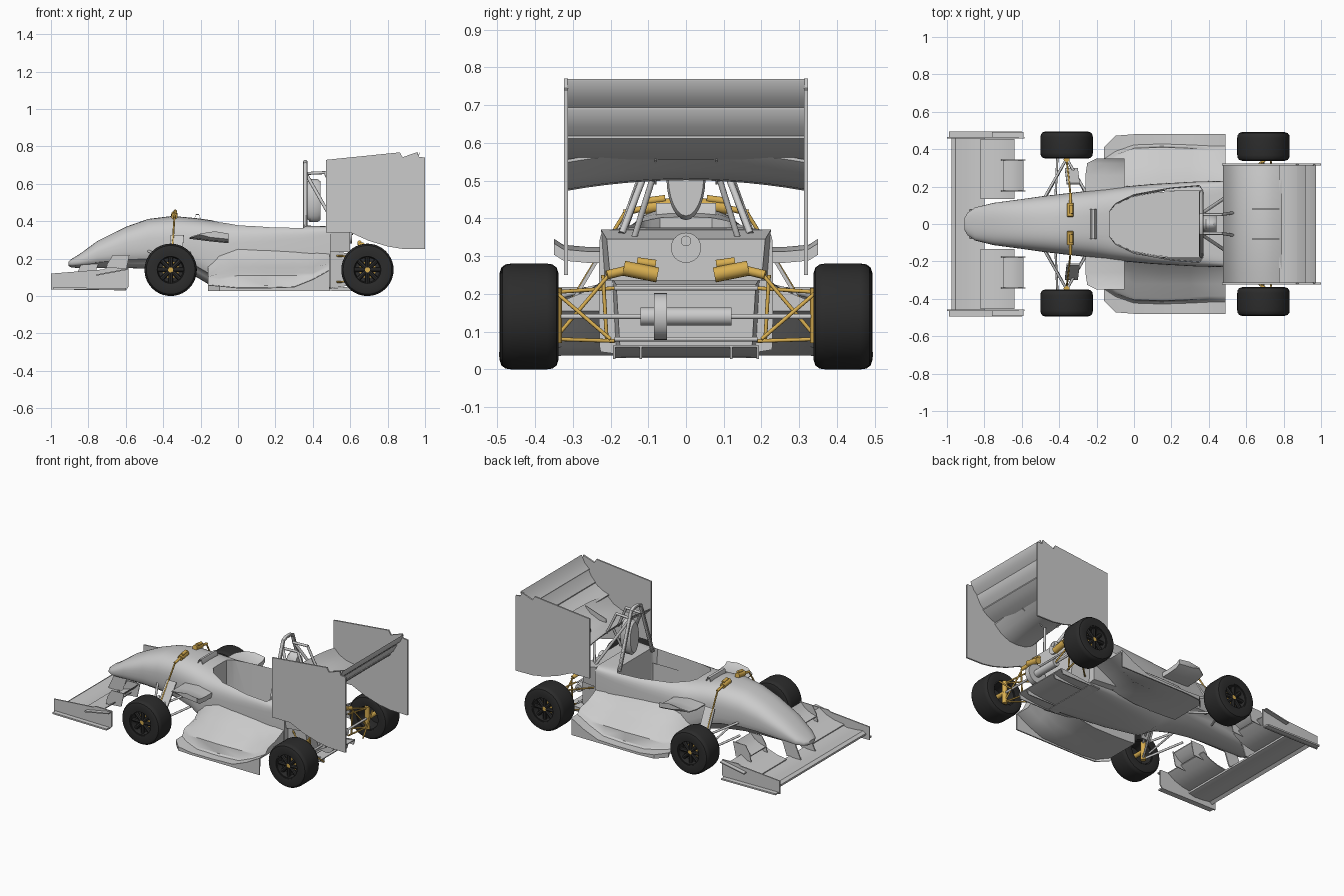
import bpy, bmesh, math
from mathutils import Vector

if "Cube" in bpy.data.objects:
    bpy.data.objects.remove(bpy.data.objects["Cube"])


def material(name, rgb):
    m = bpy.data.materials.new(name)
    m.diffuse_color = (*rgb, 1)
    m.use_nodes = True
    m.node_tree.nodes["Principled BSDF"].inputs["Base Color"].default_value = m.diffuse_color
    return m


GOLD = material("gold", (0.68, 0.42, 0.08))
DARK = material("rubber", (0.025, 0.025, 0.025))


def mesh(name, verts, faces, mat=None):
    me = bpy.data.meshes.new(name)
    me.from_pydata([tuple(v) for v in verts], [], faces)
    bm = bmesh.new()
    bm.from_mesh(me)
    bmesh.ops.recalc_face_normals(bm, faces=bm.faces)
    bm.to_mesh(me)
    bm.free()
    ob = bpy.data.objects.new(name, me)
    bpy.context.collection.objects.link(ob)
    if mat:
        me.materials.append(mat)
    return ob


def loft(name, rings, mat=None, closed=False):
    n, k = len(rings[0]), len(rings)
    faces = [(i * n + j, i * n + (j + 1) % n, (i + 1) % k * n + (j + 1) % n, (i + 1) % k * n + j)
             for i in range(k if closed else k - 1) for j in range(n)]
    if not closed:
        faces += [tuple(range(n)), tuple(range((k - 1) * n, k * n))]
    return mesh(name, [p for r in rings for p in r], faces, mat)


def slab(name, outline, y0, y1, mat=None):
    """x-z outline extruded along y"""
    return loft(name, [[(x, y, z) for x, z in outline] for y in (y0, y1)], mat)


def rod(name, a, b, r=0.006, mat=None, n=12):
    a, b = Vector(a), Vector(b)
    q = (b - a).to_track_quat('Z', 'Y')
    circle = [q @ Vector((r * math.cos(t * math.tau / n), r * math.sin(t * math.tau / n), 0)) for t in range(n)]
    return loft(name, [[p + c for c in circle] for p in (a, b)], mat)


def tube(name, pts, r):
    cu = bpy.data.curves.new(name, 'CURVE')
    cu.dimensions, cu.bevel_depth, cu.bevel_resolution, cu.use_fill_caps = '3D', r, 3, True
    sp = cu.splines.new('POLY')
    sp.points.add(len(pts) - 1)
    for p, co in zip(sp.points, pts):
        p.co = (*co, 1)
    ob = bpy.data.objects.new(name, cu)
    bpy.context.collection.objects.link(ob)
    bpy.ops.object.select_all(action='DESELECT')
    ob.select_set(True)
    bpy.context.view_layer.objects.active = ob
    bpy.ops.object.convert(target='MESH')


def foil(name, pts, y0, y1, t=0.006, arch=0.0, n=12):
    """thin curved wing element spanning y0..y1, lifted in the middle by arch"""
    ring = pts + [(x, z - t) for x, z in reversed(pts)]
    rows = []
    for i in range(n + 1):
        u = i / n
        rows.append([(x, y0 + (y1 - y0) * u, z + arch * (1 - (2 * u - 1) ** 2)) for x, z in ring])
    return loft(name, rows)


def lathe(name, prof, x, z, s, mat, n=40):
    """profile of (radius, y) spun about the wheel axle"""
    rings = [[(x + r * math.cos(a), s * y, z + r * math.sin(a)) for r, y in prof]
             for a in (i * math.tau / n for i in range(n))]
    return loft(name, rings, mat, closed=True)


# nose and cockpit shell: x, half width, bottom, top, squareness
SECTIONS = [(-.905, .035, .16, .185, 2.2), (-.89, .06, .152, .198, 2.3), (-.85, .088, .15, .222, 2.4),
            (-.75, .113, .15, .295, 2.6), (-.6, .133, .15, .37, 2.7), (-.48, .15, .145, .412, 2.7),
            (-.35, .165, .13, .428, 2.8), (-.22, .18, .10, .416, 3), (-.12, .195, .04, .402, 3.4),
            (.1, .214, .03, .388, 5), (.35, .228, .03, .377, 8), (.495, .23, .03, .372, 14)]


def body_ring(x, w, lo, hi, e, n=48):
    ring = []
    for i in range(n):
        c, s = math.cos(i * math.tau / n), math.sin(i * math.tau / n)
        y = w * math.copysign(abs(c) ** (2 / e), c)
        z = (lo + hi) / 2 + (hi - lo) / 2 * math.copysign(abs(s) ** (2 / e), s)
        ring.append((x, y * (.86 if s < -.5 else 1), z))
    return ring


body = loft("body_shell", [body_ring(*s) for s in SECTIONS])
half = [(-.13, .07), (-.1, .11), (0, .16), (.2, .197), (.35, .21), (.37, .18)]
opening = half + [(x, -y) for x, y in reversed(half)]
cutter = loft("cockpit_cutter", [[(x, y * k, z) for x, y in opening] for z, k in ((.06, .93), (.6, 1.02))])
cutter.hide_render = True
mod = body.modifiers.new("cockpit", 'BOOLEAN')
mod.operation, mod.object, mod.solver = 'DIFFERENCE', cutter, 'EXACT'
bpy.context.view_layer.objects.active = body
bpy.ops.object.modifier_apply(modifier=mod.name)
bpy.data.objects.remove(cutter)
foil("windscreen_lip", [(-.235, .41), (-.225, .438), (-.21, .44), (-.2, .415)], -.08, .08)

# tail box, gearbox, diffuser and drivetrain
loft("tail_box", [[(x, -w, .235), (x, w, .235), (x, w + .01, h), (x, -w - .01, h)]
                  for x, w, h in ((.49, .215, .37), (.6, .2, .345))])
loft("gearbox", [[(x, -w, lo), (x, w, lo), (x, w + .01, hi), (x, -w - .01, hi)]
                 for x, w, lo, hi in ((.49, .185, .04, .24), (.62, .175, .06, .225))])
foil("diffuser", [(.42, .036), (.58, .042), (.66, .052), (.71, .065)], -.19, .19)
for y in (-.19, -.12, .12, .19):
    slab("diffuser_strake", [(.46, .036), (.71, .063), (.7, .028), (.5, .028)], y - .003, y + .003)
rod("cover_disc", (.59, 0, .322), (.61, 0, .322), .04, n=32)
rod("starter_socket", (.6, 0, .34), (.615, 0, .34), .014, n=20)
rod("differential", (.69, -.12, .14), (.69, .12, .14), .024, n=24)
rod("sprocket", (.69, -.085, .14), (.69, -.05, .14), .062, n=32)
rod("drive_shaft", (.69, -.36, .14), (.69, .36, .14), .007)
for z in (.08, .215):
    rod("rear_crossbar", (.65, -.19, z), (.65, .19, z), .006)

# roll hoop and headrest
hoop = [(.36, .17, .36), (.36, .06, .67), (.36, .048, .705), (.36, .02, .717)]
tube("roll_hoop", hoop + [(x, -y, z) for x, y, z in reversed(hoop)], .012)
pad = [(.052 * math.cos(i * math.tau / 24), .51 + .115 * math.sin(i * math.tau / 24)) for i in range(24)]
loft("headrest", [[(x, y * k, .51 + (z - .51) * k) for y, z in pad] for x, k in ((.37, .85), (.385, 1), (.425, 1), (.44, .9))])

# rear wing elements
foil("rear_wing_main", [(.475, .55), (.51, .515), (.56, .49), (.62, .481), (.68, .485), (.74, .511), (.79, .556)],
     -.315, .315, .008, .028)
foil("rear_wing_flap_low", [(.775, .562), (.82, .578), (.855, .598), (.88, .618)], -.315, .315)
foil("rear_wing_flap_mid", [(.872, .618), (.9, .648), (.925, .693)], -.315, .315)
foil("rear_wing_flap_top", [(.915, .692), (.948, .722), (.972, .769)], -.315, .315)

# front wing main plane
foil("front_wing_main", [(-.975, .072), (-.955, .084), (-.9, .077), (-.84, .074), (-.8, .084)], -.46, .46, .012)

for s in (1, -1):
    # rear wing endplate and mounts
    slab("rear_wing_endplate", [(.47, .34), (.6, .34), (.7, .295), (.8, .265), (.88, .252), (1, .25), (1, .74), (.965, .745),
                                (.96, .77), (.88, .742), (.865, .768), (.47, .728)], s * .313, s * .323)
    slab("wing_strake", [(.63, .49), (.78, .555), (.78, .58), (.63, .53)], s * .078, s * .083)
    rod("hoop_rear_stay", (.36, s * .055, .66), (.53, s * .17, .36), .009)
    rod("wing_stay", (.56, s * .14, .34), (.6, s * .09, .5), .008)
    rod("wing_upper_mount", (.36, s * .05, .655), (.47, s * .05, .66), .008)
    rod("wing_upper_drop", (.465, s * .05, .662), (.53, s * .06, .52), .008)

    # front wing flaps, endplate and pylon
    foil("front_wing_flap", [(-.82, .09), (-.75, .1), (-.69, .12), (-.64, .152)], s * .135, s * .455)
    foil("front_wing_top_flap", [(-.7, .155), (-.66, .165), (-.62, .186), (-.59, .218)], s * .175, s * .345)
    for y in (.175, .34):
        slab("flap_fence", [(-.71, .12), (-.6, .13), (-.58, .22), (-.67, .218), (-.7, .17)], s * y, s * (y + .005))
    slab("front_wing_endplate", [(-1, .035), (-.6, .03), (-.585, .05), (-.585, .15), (-.7, .152), (-.72, .142), (-1, .12)],
         s * .457, s * .465)
    slab("endplate_foot", [(-.99, .036), (-.6, .032), (-.6, .042), (-.99, .046)], s * .46, s * .495)
    slab("endplate_shelf", [(-.76, .108), (-.59, .14), (-.59, .147), (-.76, .115)], s * .46, s * .492)
    slab("nose_pylon", [(-.88, .078), (-.78, .078), (-.74, .19), (-.83, .19)], s * .07, s * .078)

    # side winglet with turned-up tip
    loft("side_winglet", [[(x0, s * y, z), (.5 * (x0 - .05), s * y, z + .012), (-.05, s * y, z), (-.05, s * y, z - .03),
                           (-.15, s * y, z - .02), (x0, s * y, z - .006)]
                          for y, x0, z in ((.17, -.26, .312), (.26, -.26, .312), (.325, -.25, .318), (.35, -.2, .334))])

    # side pod blending from the flank to a low shelf, tunnel beneath
    pod = []
    for x, top, ys, shelf, roof, yo in ((-.16, .12, .33, .06, .045, .41), (-.1, .19, .37, .055, .04, .472),
                                        (0, .235, .405, .045, .036, .48), (.15, .24, .41, .045, .036, .48),
                                        (.3, .24, .405, .05, .06, .48), (.4, .235, .4, .09, .11, .48),
                                        (.49, .23, .4, .14, .155, .48)):
        edge = max(.11, shelf + .02) if x > -.05 else shelf + .03
        gap = min(roof, shelf - .01)
        pod.append([(x, s * y, z) for y, z in ((.18, roof), (.18, top + .04), (.22, top), (.26, .7 * top + .3 * edge),
                                               (.32, .35 * top + .65 * edge), (ys - .015, edge + .012), (ys, edge),
                                               (ys + .008, shelf + .01), (ys + .018, shelf), (yo, shelf - .002),
                                               (yo, .028), (yo - .008, .028), (yo - .01, gap), (.37, gap), (.33, roof))])
    loft("side_pod", pod)

    # front suspension
    for x in (-.48, -.24):
        rod("front_upper_wishbone", (x, s * .14, .24), (-.36, s * .35, .19), .007)
        rod("front_lower_wishbone", (x, s * .13, .15), (-.36, s * .35, .09), .007)
    rod("steering_rod", (-.42, s * .14, .2), (-.41, s * .35, .15), .006)
    rod("front_pushrod", (-.34, s * .16, .418), (-.36, s * .34, .12), .005, GOLD)
    loft("pushrod_fairing", [[(x0, s * y, z), (x0 + .07, s * y, z), (x0 + .07, s * (y - .008), z - .005),
                              (x0, s * (y - .008), z - .005)] for x0, y, z in ((-.36, .22, .325), (-.37, .3, .19))])
    rod("front_damper", (-.34, s * .04, .437), (-.34, s * .11, .427), .017, GOLD, 20)
    rod("front_damper_reservoir", (-.335, s * .055, .452), (-.335, s * .1, .446), .01, GOLD, 16)
    rod("front_rocker", (-.34, s * .11, .427), (-.34, s * .165, .415), .008, GOLD)
    rod("front_upright", (-.36, s * .345, .08), (-.36, s * .345, .2), .016, GOLD)

    # rear suspension
    for x in (.53, .66):
        rod("rear_upper_wishbone", (x, s * .19, .215), (.69, s * .34, .205), .005, GOLD)
        rod("rear_lower_wishbone", (x, s * .19, .075), (.69, s * .34, .08), .005, GOLD)
    rod("rear_pushrod", (.67, s * .2, .255), (.69, s * .34, .09), .005, GOLD)
    rod("rear_rocker_link", (.67, s * .22, .25), (.67, s * .21, .08), .005, GOLD)
    rod("rear_toe_link", (.76, s * .2, .08), (.73, s * .34, .2), .005, GOLD)
    rod("rear_damper", (.66, s * .075, .25), (.66, s * .165, .268), .02, GOLD, 20)
    rod("rear_damper_reservoir", (.65, s * .08, .278), (.65, s * .13, .285), .012, GOLD, 16)
    rod("rear_rocker", (.66, s * .16, .262), (.67, s * .21, .25), .012, GOLD)
    rod("rear_upright", (.69, s * .345, .07), (.69, s * .345, .215), .016, GOLD)

    # wheels: tyre, rim, spokes and hub
    for x, a, b in ((-.36, .35, .494), (.692, .338, .491)):
        lathe("tyre", [(.078, a + .004), (.115, a), (.13, a + .005), (.138, a + .016), (.14, a + .03), (.14, b - .03),
                       (.138, b - .016), (.13, b - .005), (.115, b), (.078, b - .004)], x, .14, s, DARK)
        lathe("rim", [(.079, a + .01), (.072, a + .01), (.066, a + .04), (.066, b - .04), (.072, b - .008),
                      (.079, b - .008)], x, .14, s, DARK)
        rod("wheel_disc", (x, s * (b - .055), .14), (x, s * (b - .045), .14), .067, DARK, 32)
        rod("brake_disc", (x, s * (b - .046), .14), (x, s * (b - .042), .14), .045, GOLD, 32)
        rod("hub", (x, s * a, .14), (x, s * (b - .02), .14), .014, GOLD, 20)
        for i in range(8):
            c, d = math.cos(i * math.tau / 8), math.sin(i * math.tau / 8)
            rod("spoke", (x + .013 * c, s * (b - .028), .14 + .013 * d), (x + .07 * c, s * (b - .03), .14 + .07 * d), .012, DARK, 8)

# smooth curved surfaces, keep hard edges
bpy.ops.object.select_all(action='SELECT')
bpy.context.view_layer.objects.active = body
bpy.ops.object.shade_smooth_by_angle(angle=math.radians(35))
